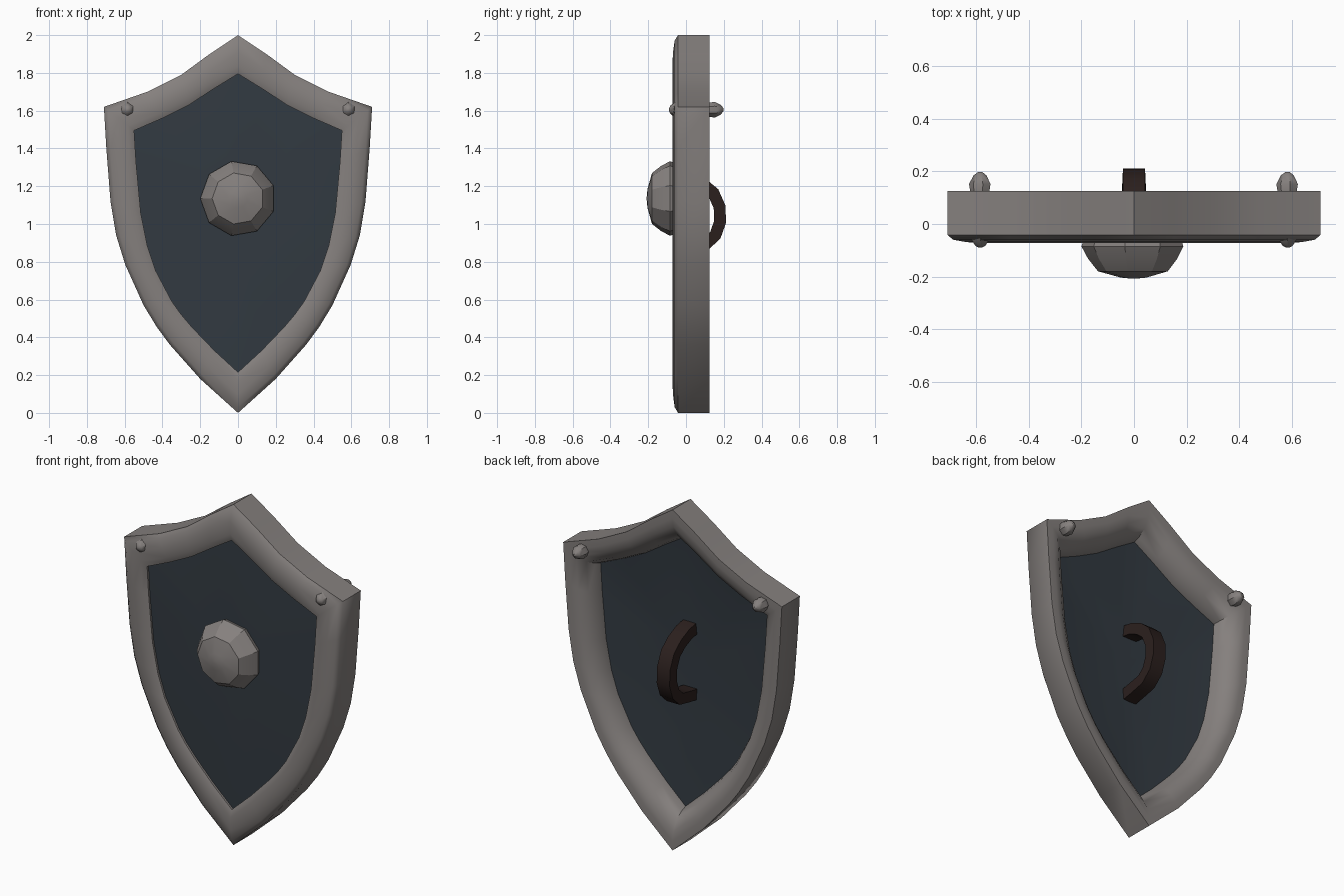
import bpy, bmesh, math
from mathutils import Vector

if "Cube" in bpy.data.objects:
    bpy.data.objects.remove(bpy.data.objects["Cube"])


def material(name, rgb):
    m = bpy.data.materials.new(name)
    m.diffuse_color = (*rgb, 1)
    m.use_nodes = True
    m.node_tree.nodes["Principled BSDF"].inputs["Base Color"].default_value = m.diffuse_color
    return m


STEEL = material("warm grey steel", (0.235, 0.216, 0.208))
BLUE = material("dark slate blue", (0.032, 0.042, 0.053))
LEATHER = material("dark brown leather", (0.024, 0.014, 0.0125))

# Right half outlines (x, z), from top tip to bottom tip
OUTER = [(0, 2), (.15, 1.9), (.30, 1.79), (.48, 1.7), (.71, 1.62), (.697, 1.4), (.675, 1.12),
         (.645, .94), (.597, .785), (.5, .57), (.43, .455), (.36, .36), (.2, .18), (0, 0)]
INNER = [(0, 1.795), (.13, 1.715), (.26, 1.63), (.40, 1.56), (.55, 1.495), (.54, 1.33),
         (.515, 1.06), (.48, .885), (.437, .755), (.35, .59), (.3, .52), (.245, .455),
         (.125, .33), (0, .215)]


def full(half):
    return half + [(-x, z) for x, z in reversed(half[1:-1])]


def finish(name, bm, mat, angle):
    bmesh.ops.recalc_face_normals(bm, faces=bm.faces)
    mesh = bpy.data.meshes.new(name)
    bm.to_mesh(mesh)
    bm.free()
    mesh.materials.append(mat)
    obj = bpy.data.objects.new(name, mesh)
    bpy.context.collection.objects.link(obj)
    bpy.ops.object.select_all(action='DESELECT')
    obj.select_set(True)
    bpy.context.view_layer.objects.active = obj
    bpy.ops.object.shade_smooth_by_angle(angle=math.radians(angle))


def loft(bm, rings, close_rings=False):
    """Skin a list of closed rings of points."""
    vs = [[bm.verts.new(p) for p in r] for r in rings]
    n = len(vs[0])
    for k in range(len(vs) if close_rings else len(vs) - 1):
        a, b = vs[k], vs[(k + 1) % len(vs)]
        for i in range(n):
            j = (i + 1) % n
            bm.faces.new((a[i], a[j], b[j], b[i]))
    return vs


# Rim: cross-section (blend from outer to inner outline, y) swept round the shield
section = [(0, .125), (0, -.042), (.14, -.06), (.45, -.069), (.8, -.072), (1, -.058),
           (1, .0), (.93, .04), (.78, .085), (.5, .118), (.25, .125)]
bm = bmesh.new()
loft(bm, [[(o[0] + (i[0] - o[0]) * t, y, o[1] + (i[1] - o[1]) * t)
           for o, i in zip(full(OUTER), full(INNER))] for t, y in section], True)
finish("rim", bm, STEEL, 50)

# Panel: plate raised towards the front at its middle
CZ = 1.05
bm = bmesh.new()
vs = loft(bm, [[(x * 1.02, y, CZ + (z - CZ) * 1.02) for x, z in full(INNER)]
               for y in (-.045, .005)])
for ring, y in zip(vs, (-.07, -.052)):
    mid = bm.verts.new((0, y, CZ))
    for i in range(len(ring)):
        bm.faces.new((ring[i], ring[(i + 1) % len(ring)], mid))
finish("panel", bm, BLUE, 30)


def turned(name, profile, x, z, sides, angle):
    """Solid of revolution about the y direction; profile is (radius, y)."""
    bm = bmesh.new()
    rings = [[(x + r * math.cos(2 * math.pi * (k + .5) / sides), y,
               z + r * math.sin(2 * math.pi * (k + .5) / sides))
              for k in range(sides)] for r, y in profile]
    vs = loft(bm, rings)
    bm.faces.new(vs[0])
    bm.faces.new(vs[-1])
    finish(name, bm, STEEL, angle)


# Central boss
turned("boss", [(.19, -.055), (.2, -.085), (.175, -.132), (.137, -.18), (.05, -.204),
                (.01, -.208)], 0, 1.135, 9, 30)

# Rivets: low studs on the front, pointed ends on the back
for side, s in (("right", 1), ("left", -1)):
    turned(side + "_front_rivet", [(.006, -.09), (.022, -.083), (.042, -.055)],
           s * .585, 1.605, 6, 50)
    turned(side + "_back_rivet", [(.036, .11), (.043, .152), (.026, .185), (.008, .198)],
           s * .585, 1.605, 7, 35)

# Curved grip on the back: centre line in (y, z)
path = [(-.055, 1.255), (.02, 1.242), (.09, 1.21), (.145, 1.165), (.178, 1.09), (.18, 1.01),
        (.155, .94), (.105, .893), (.02, .875), (-.055, .862)]
pts = [Vector((0, y, z)) for y, z in path]
bm = bmesh.new()
rings = []
for k, p in enumerate(pts):
    d = (pts[min(k + 1, len(pts) - 1)] - pts[max(k - 1, 0)]).normalized()
    nrm = Vector((0, d.z, -d.y))
    rings.append([p + Vector((x, 0, 0)) + nrm * h for x, h in
                  ((.045, .032), (.042, -.032), (-.042, -.032), (-.045, .032))])
vs = loft(bm, rings)
bm.faces.new(vs[0])
bm.faces.new(vs[-1])
finish("grip", bm, LEATHER, 35)
